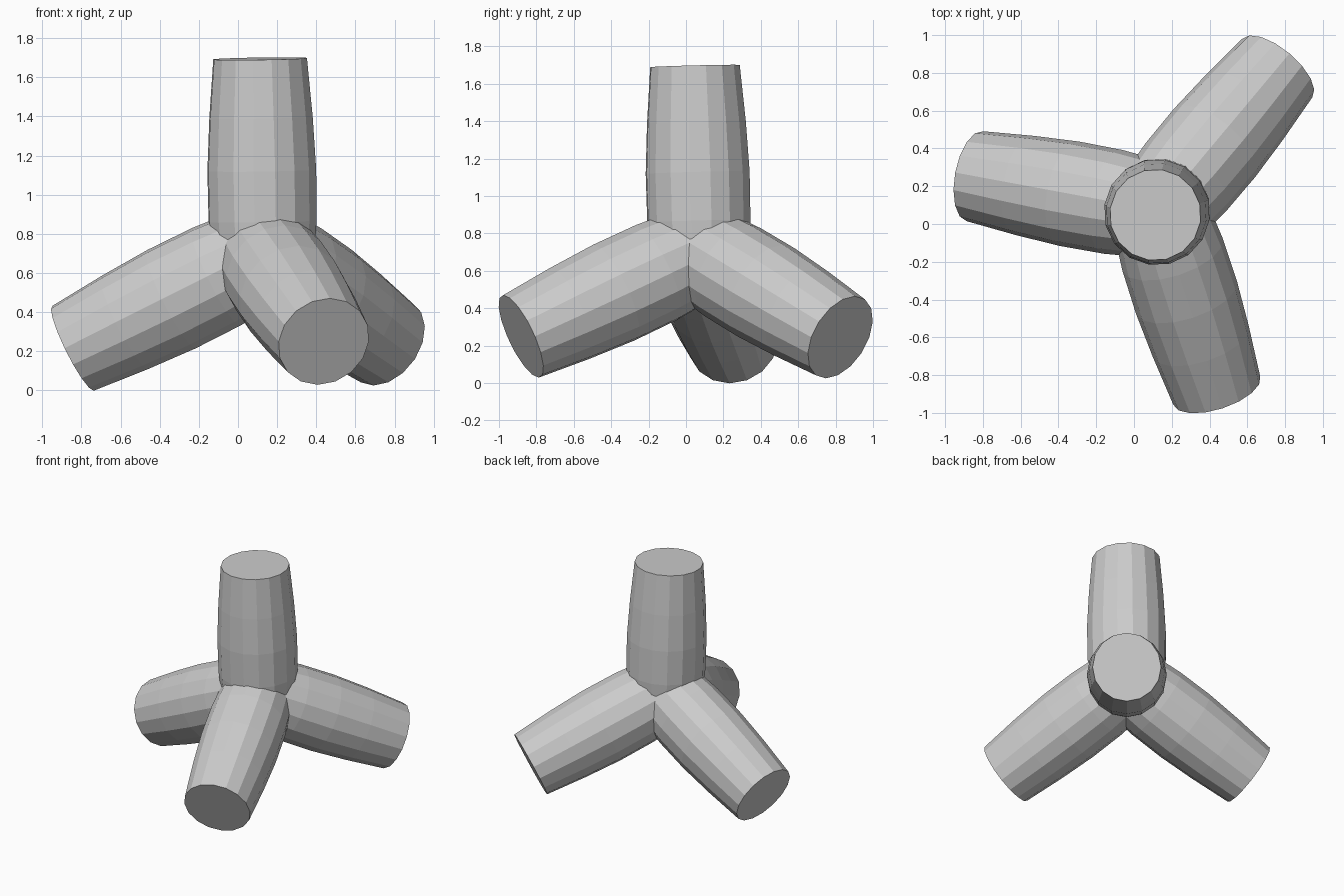
import bpy, bmesh
from math import sin, cos, tau
from mathutils import Vector

if "Cube" in bpy.data.objects:
    bpy.data.objects.remove(bpy.data.objects["Cube"])

SIDES = 16
HUB = Vector((0.128, 0.073, 0.70))
# barrel profile: (distance back from the flat end, radius)
PROFILE = [(1.09, 0.258), (0.83, 0.279), (0.57, 0.281), (0.3, 0.267), (0.0, 0.242)]


def leg(name, end):
    """Faceted, gently bulging leg from the hub to the centre of its flat end."""
    end = Vector(end)
    axis = (end - HUB).normalized()
    rot = axis.to_track_quat('Z', 'Y')
    bm = bmesh.new()
    rings = []
    for d, r in PROFILE:
        rings.append([bm.verts.new(end - axis * d + rot @ Vector(
            (r * cos(tau * i / SIDES), r * sin(tau * i / SIDES), 0)))
            for i in range(SIDES)])
    for a, b in zip(rings, rings[1:]):
        for i in range(SIDES):
            j = (i + 1) % SIDES
            bm.faces.new((a[i], a[j], b[j], b[i]))
    bm.faces.new(rings[0][::-1])
    bm.faces.new(rings[-1])
    mesh = bpy.data.meshes.new(name)
    bm.to_mesh(mesh)
    bm.free()
    obj = bpy.data.objects.new(name, mesh)
    bpy.context.collection.objects.link(obj)


# four legs of the breakwater block, spread like a tetrahedron
leg("upright_leg", (0.113, 0.048, 1.695))
leg("left_leg", (-0.842, 0.253, 0.216))
leg("front_leg", (0.438, -0.882, 0.25))
leg("back_right_leg", (0.758, 0.825, 0.245))
